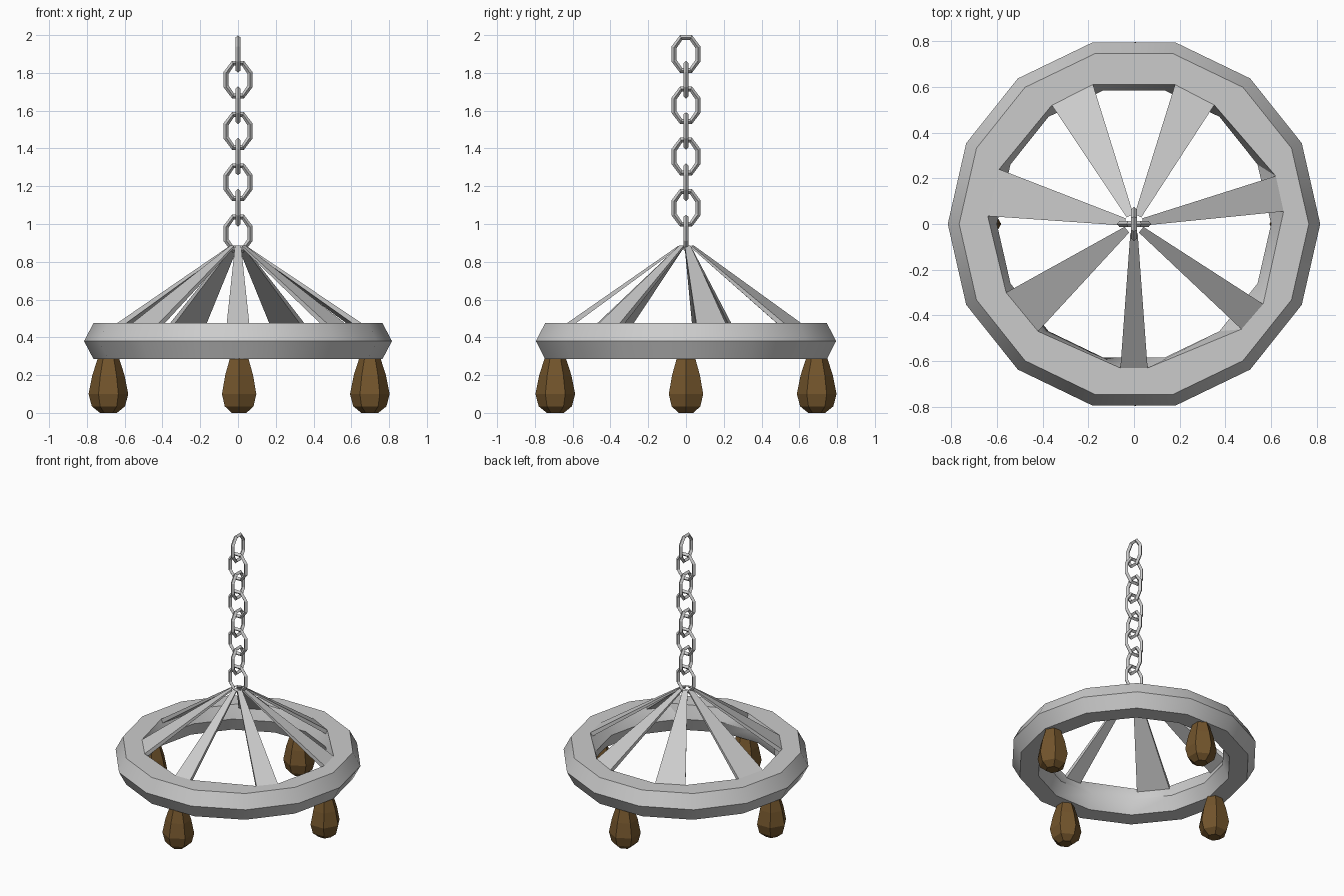
import bpy
from math import radians, pi, cos, sin
from mathutils import Matrix

if "Cube" in bpy.data.objects:
    bpy.data.objects.remove(bpy.data.objects["Cube"])


def make(name, verts, faces, mat=None, smooth=False):
    me = bpy.data.meshes.new(name)
    me.from_pydata(verts, [], faces)
    me.update()
    if smooth:
        me.shade_smooth()
        me.set_sharp_from_angle(angle=radians(32))
    if mat:
        me.materials.append(mat)
    ob = bpy.data.objects.new(name, me)
    bpy.context.collection.objects.link(ob)
    return ob


def polar(r, a, z):
    return (r * cos(a), r * sin(a), z)


def bridge(loops, n, closed):
    """Quads between successive loops of n vertices."""
    faces = []
    for k in range(loops if closed else loops - 1):
        m = (k + 1) % loops
        for i in range(n):
            j = (i + 1) % n
            faces.append((k * n + i, k * n + j, m * n + j, m * n + i))
    return faces


# Wheel rim: 14 sides, six-cornered section, uneven upper inner loop
N = 14
regular = [2 * pi * i / N for i in range(N)]
inner = [radians(a) for a in (4.8, 18.7, 56, 73.6, 106.4, 124.7, 157.9,
                              176.9, 208.2, 228.2, 264.6, 275.4, 315.6, 328.2)]
inner_r = [.657, .655, .628, .636, .636, .632, .637,
           .641, .635, .63, .633, .633, .658, .665]
verts = []
for r, z in [(.64, .285), (.765, .285), (.815, .38), (.765, .475)]:
    verts += [polar(r, a, z) for a in regular]
top_inner = [polar(r, a, .475) for r, a in zip(inner_r, inner)]
verts += top_inner
verts += [polar(.60, a, .38) for a in regular]
make("wheel_rim", verts, bridge(6, N, True), smooth=True)

# Seven tapered spokes rising from the rim to the apex
for s in range(7):
    i = 2 * s
    a = radians(12.86 + s * 360 / 7)
    tip = [Matrix.Rotation(a, 3, 'Z') @ p for p in
           (Matrix.Identity(3).col[0] * .04 + Matrix.Identity(3).col[1] * w
            for w in (-.016, .016))]
    top = [top_inner[i], top_inner[i + 1],
           (tip[1].x, tip[1].y, .885), (tip[0].x, tip[0].y, .885)]
    drop = (.035, .035, .012, .012)
    low = [(p[0], p[1], p[2] - d) for p, d in zip(top, drop)]
    faces = bridge(2, 4, False) + [(0, 1, 2, 3), (7, 6, 5, 4)]
    faces = [tuple(reversed(f)) if k < 4 else f for k, f in enumerate(faces)]
    make(f"spoke_{s + 1}", top + low, faces)

# Four six-sided hanging lamps
brown = bpy.data.materials.new("lamp_brown")
brown.diffuse_color = (.17, .09, .025, 1)
brown.use_nodes = True
brown.node_tree.nodes["Principled BSDF"].inputs["Base Color"].default_value = brown.diffuse_color
profile = [(.045, 0), (.088, .035), (.105, .1), (.085, .2), (.056, .29)]
for k in range(4):
    verts = [polar(r, pi / 3 * i, z) for r, z in profile for i in range(6)]
    faces = bridge(len(profile), 6, False)
    faces += [tuple(range(5, -1, -1)), tuple(range(24, 30))]
    ob = make(f"lamp_{k + 1}", verts, faces, brown)
    x, y, _ = polar(.692, pi / 2 * k, 0)
    ob.location = (x + .006, y, 0)
    ob.rotation_euler.z = pi / 2 * k

# Chain of eight octagonal links, alternate links turned a quarter
T = .014
for k in range(8):
    verts = []
    for i in range(8):
        a = pi / 8 + pi / 4 * i
        for q in range(4):
            d = T * cos(pi / 2 * q)
            verts.append(((.068 + d) * cos(a), T * sin(pi / 2 * q),
                          (.094 + d) * sin(a)))
    ob = make(f"chain_link_{k + 1}", verts, bridge(8, 4, True))
    ob.location.z = .95 + k * .95 / 7
    ob.rotation_euler.z = pi / 2 * (k % 2)
